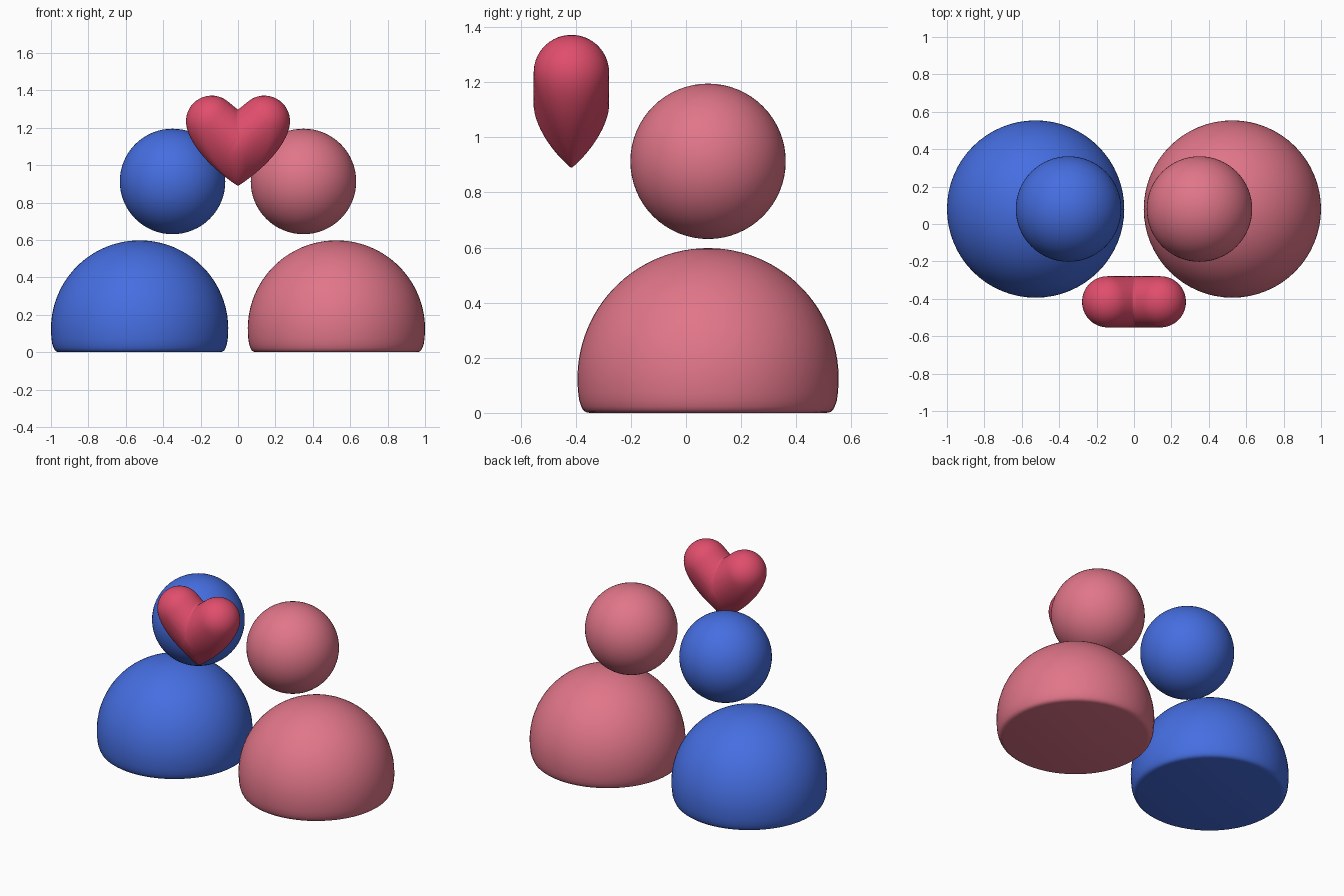
import bpy, bmesh, math

if "Cube" in bpy.data.objects:
    bpy.data.objects.remove(bpy.data.objects["Cube"])


def material(name, rgb):
    m = bpy.data.materials.new(name)
    m.diffuse_color = (*rgb, 1)
    m.use_nodes = True
    m.node_tree.nodes["Principled BSDF"].inputs["Base Color"].default_value = m.diffuse_color
    return m


blue = material("blue", (0.06, 0.155, 0.75))
pink = material("pink", (0.75, 0.18, 0.25))
red = material("red", (0.75, 0.075, 0.15))


def finish(bm, name, mat, loc):
    bmesh.ops.recalc_face_normals(bm, faces=bm.faces)
    for f in bm.faces:
        f.smooth = True
    me = bpy.data.meshes.new(name)
    bm.to_mesh(me)
    bm.free()
    me.materials.append(mat)
    ob = bpy.data.objects.new(name, me)
    ob.location = loc
    bpy.context.collection.objects.link(ob)
    return ob


# dome body: revolved profile, rounded rim at the flat base
def body(name, mat, x):
    r, cz = 0.474, 0.124
    prof = [(0, 0), (0.43, 0), (0.444, 0.003), (0.454, 0.011), (0.46, 0.023)]
    a0 = -0.17
    for i in range(29):
        a = a0 + (math.pi / 2 - a0) * i / 28
        prof.append((max(r * math.cos(a), 0), cz + r * math.sin(a)))
    bm = bmesh.new()
    vs = [bm.verts.new((px, 0, pz)) for px, pz in prof]
    es = [bm.edges.new(p) for p in zip(vs, vs[1:])]
    bmesh.ops.spin(bm, geom=vs + es, cent=(0, 0, 0), axis=(0, 0, 1),
                   angle=2 * math.pi, steps=64, use_duplicate=False)
    bmesh.ops.remove_doubles(bm, verts=bm.verts, dist=1e-5)
    finish(bm, name, mat, (x, 0.08, 0))


# round head
def head(name, mat, x):
    bm = bmesh.new()
    bmesh.ops.create_uvsphere(bm, u_segments=64, v_segments=32, radius=0.282)
    finish(bm, name, mat, (x, 0.08, 0.913))


for side, mat, s in (("left", blue, -1), ("right", pink, 1)):
    body(side + "_body", mat, s * 0.526)
    head(side + "_head", mat, s * 0.35)

# heart: envelope of balls fanning from the tip up to a V between the lobes
TIP = 0.888
balls = []
for i in range(8):
    t = i / 7
    top = 1.12 + 0.115 * t
    for j in range(36):
        k = j / 36
        balls.append((0.141 * t * (1 - k ** 1.4), top + (TIP - top) * k,
                      (0.137 * (1 - k ** 1.3)) ** 2))


def height2(x, z):
    x = abs(x)
    return max(r2 - (x - a) ** 2 - (z - c) ** 2 for a, c, r2 in balls)


CZ, N, RINGS = 1.15, 96, 20
bm = bmesh.new()
cols = []
for i in range(N):
    a = 2 * math.pi * i / N
    dx, dz = math.sin(a), math.cos(a)
    lo, hi = 0.0, 0.4
    for _ in range(18):
        mid = (lo + hi) / 2
        if height2(dx * mid, CZ + dz * mid) > 0:
            lo = mid
        else:
            hi = mid
    front, back = [], []
    for j in range(1, RINGS):
        s = lo * math.sin(math.pi / 2 * j / RINGS)
        x, z = dx * s, CZ + dz * s
        y = math.sqrt(max(height2(x, z), 0))
        front.append(bm.verts.new((x, -y, z)))
        back.append(bm.verts.new((x, y, z)))
    rim = bm.verts.new((dx * lo, 0, CZ + dz * lo))
    cols.append(front + [rim] + back[::-1])
yc = math.sqrt(height2(0, CZ))
pole_f, pole_b = bm.verts.new((0, -yc, CZ)), bm.verts.new((0, yc, CZ))
for i in range(N):
    p, q = cols[i], cols[(i + 1) % N]
    bm.faces.new((pole_f, p[0], q[0]))
    bm.faces.new((pole_b, q[-1], p[-1]))
    for j in range(len(p) - 1):
        bm.faces.new((p[j], p[j + 1], q[j + 1], q[j]))
finish(bm, "heart", red, (0, -0.416, 0))
